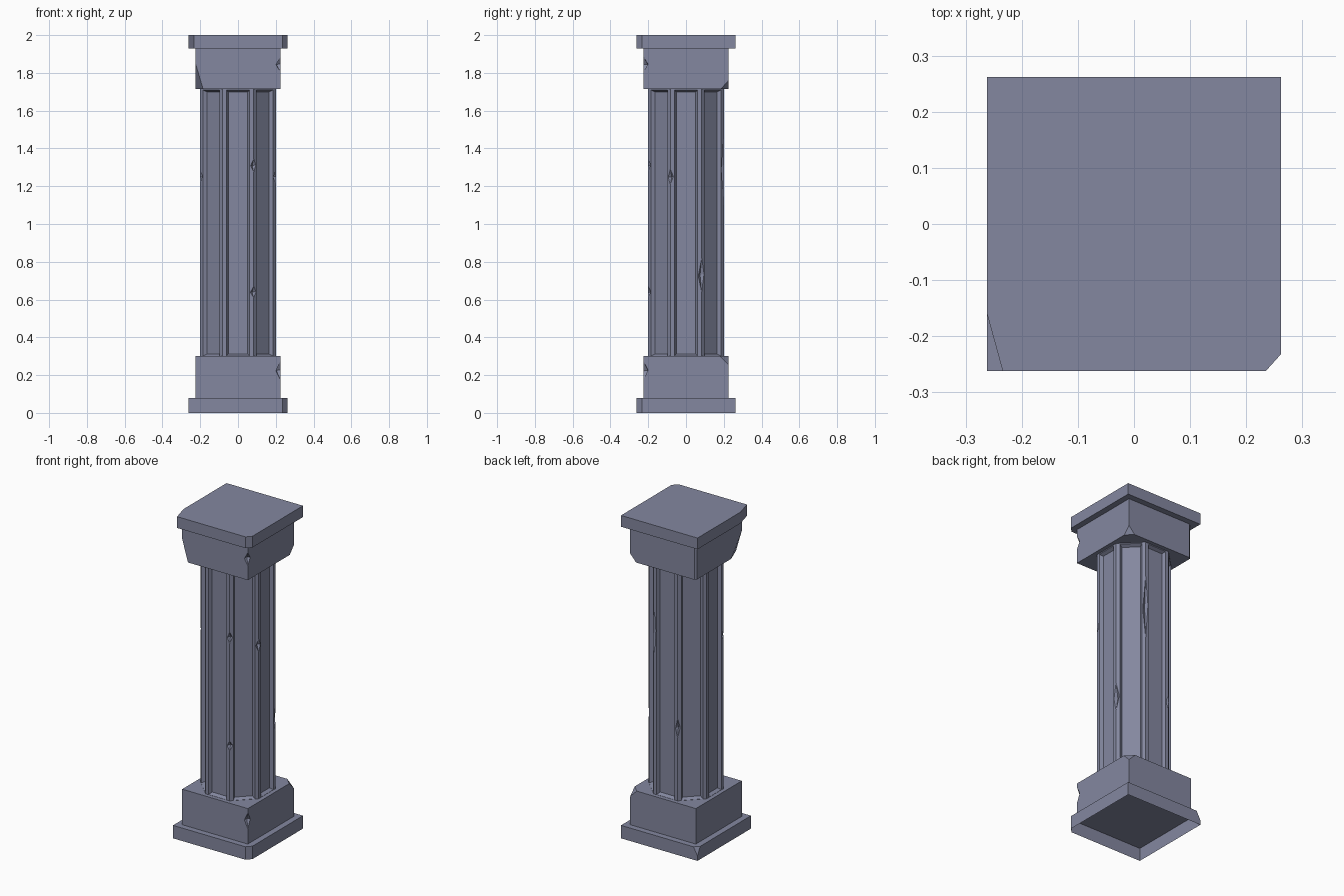
import bpy, bmesh, math
from mathutils import Vector, Matrix

if "Cube" in bpy.data.objects:
    bpy.data.objects.remove(bpy.data.objects["Cube"])

stone = bpy.data.materials.new("blue grey stone")
stone.diffuse_color = (0.23, 0.245, 0.35, 1)
stone.use_nodes = True
stone.node_tree.nodes["Principled BSDF"].inputs["Base Color"].default_value = stone.diffuse_color


def make(name, bm):
    bmesh.ops.recalc_face_normals(bm, faces=bm.faces[:])
    me = bpy.data.meshes.new(name)
    bm.to_mesh(me)
    bm.free()
    me.materials.append(stone)
    ob = bpy.data.objects.new(name, me)
    bpy.context.collection.objects.link(ob)
    return ob


def box(half, z0, z1):
    bm = bmesh.new()
    bmesh.ops.create_cube(bm, size=1, matrix=Matrix.Translation((0, 0, (z0 + z1) / 2))
                          @ Matrix.Diagonal((2 * half, 2 * half, z1 - z0, 1)))
    return bm


def slice_off(bm, a, b, c):
    # cut away the side of plane abc that lies farther from the block centre
    a, b, c = Vector(a), Vector(b), Vector(c)
    n = (b - a).cross(c - a).normalized()
    mid = sum((v.co for v in bm.verts), Vector()) / len(bm.verts)
    if n.dot(mid - a) > 0:
        n = -n
    r = bmesh.ops.bisect_plane(bm, geom=bm.verts[:] + bm.edges[:] + bm.faces[:],
                               plane_co=a, plane_no=n, clear_outer=True)
    edges = [e for e in r["geom_cut"] if isinstance(e, bmesh.types.BMEdge)]
    bmesh.ops.holes_fill(bm, edges=edges, sides=0)


def chip(ob, spots):
    # knock octahedral nicks out of edges: (x, y, z, radius, half height)
    for x, y, z, r, h in spots:
        bm = bmesh.new()
        ang = math.atan2(y, x)
        m = Matrix.Translation((x, y, z)) @ Matrix.Rotation(ang, 4, 'Z')
        ring = [bm.verts.new(m @ Vector(p)) for p in
                ((r, 0, 0), (0, r * 1.1, 0.1 * h), (-r, 0, 0), (0, -r * 1.1, -0.1 * h))]
        top, low = bm.verts.new(m @ Vector((0, 0, h))), bm.verts.new(m @ Vector((0, 0, -h)))
        for i in range(4):
            bm.faces.new((ring[i], ring[(i + 1) % 4], top))
            bm.faces.new((ring[(i + 1) % 4], ring[i], low))
        cut = make("cutter", bm)
        cut.hide_render = True
        mod = ob.modifiers.new("chip", 'BOOLEAN')
        mod.operation, mod.solver, mod.object = 'DIFFERENCE', 'EXACT', cut
        dg = bpy.context.evaluated_depsgraph_get()
        me = bpy.data.meshes.new_from_object(ob.evaluated_get(dg))
        ob.modifiers.clear()
        ob.data = me
        bpy.data.objects.remove(cut)


# bottom plinth, open underneath
bm = box(0.262, 0, 0.08)
slice_off(bm, (0.235, -0.262, 0), (0.262, -0.232, 0), (0.262, -0.232, 1))
slice_off(bm, (-0.262, 0.235, 0.08), (-0.235, 0.262, 0.08), (-0.262, 0.262, 0.03))
bmesh.ops.delete(bm, geom=[f for f in bm.faces if f.calc_center_median().z < 1e-4],
                 context='FACES_ONLY')
make("bottom_plinth", bm)

# base block
bm = box(0.225, 0.08, 0.30)
slice_off(bm, (0.225, 0.225, 0.255), (0.225, 0.18, 0.30), (0.18, 0.225, 0.30))
base = make("base_block", bm)
chip(base, [(0.225, -0.225, 0.225, 0.032, 0.05)])

# octagonal shaft with sunken panels
bm = bmesh.new()
bmesh.ops.create_cone(bm, cap_ends=True, segments=8, radius1=0.2 / math.cos(math.pi / 8),
                      radius2=0.2 / math.cos(math.pi / 8), depth=1.45,
                      matrix=Matrix.Translation((0, 0, 1.005)))
fx = max(bm.faces, key=lambda f: f.calc_center_median().x)
if abs(fx.normal.y) > 0.1:
    bmesh.ops.rotate(bm, verts=bm.verts[:], matrix=Matrix.Rotation(math.pi / 8, 3, 'Z'))
bm.normal_update()
sides = [f for f in bm.faces if abs(f.normal.z) < 0.5]
bmesh.ops.inset_individual(bm, faces=sides, thickness=0.03)
bmesh.ops.inset_individual(bm, faces=sides, thickness=0.015, depth=-0.02)
shaft = make("fluted_shaft", bm)
chip(shaft, [(0.083, -0.2, 1.31, 0.02, 0.035), (0.083, -0.2, 0.64, 0.022, 0.03),
             (0.2, -0.083, 1.25, 0.02, 0.04), (0.2, 0.083, 0.73, 0.022, 0.09),
             (0.083, 0.2, 1.3, 0.02, 0.2), (-0.2, -0.083, 1.25, 0.018, 0.04),
             (-0.083, 0.2, 0.75, 0.018, 0.06)])

# capital block
bm = box(0.225, 1.715, 1.94)
slice_off(bm, (-0.225, -0.225, 1.85), (-0.185, -0.225, 1.715), (-0.225, -0.12, 1.715))
slice_off(bm, (0.225, 0.225, 1.76), (0.225, 0.185, 1.715), (0.185, 0.225, 1.715))
slice_off(bm, (-0.225, 0.215, 1.8), (-0.215, 0.225, 1.8), (-0.215, 0.225, 1.9))
capital = make("capital_block", bm)
chip(capital, [(0.225, -0.225, 1.845, 0.032, 0.04)])

# top slab with two broken corners
bm = box(0.262, 1.93, 2.0)
slice_off(bm, (0.235, -0.262, 2), (0.262, -0.232, 2), (0.262, -0.232, 1))
slice_off(bm, (-0.262, -0.16, 2), (-0.234, -0.262, 2), (-0.234, -0.262, 1))
make("top_slab", bm)
